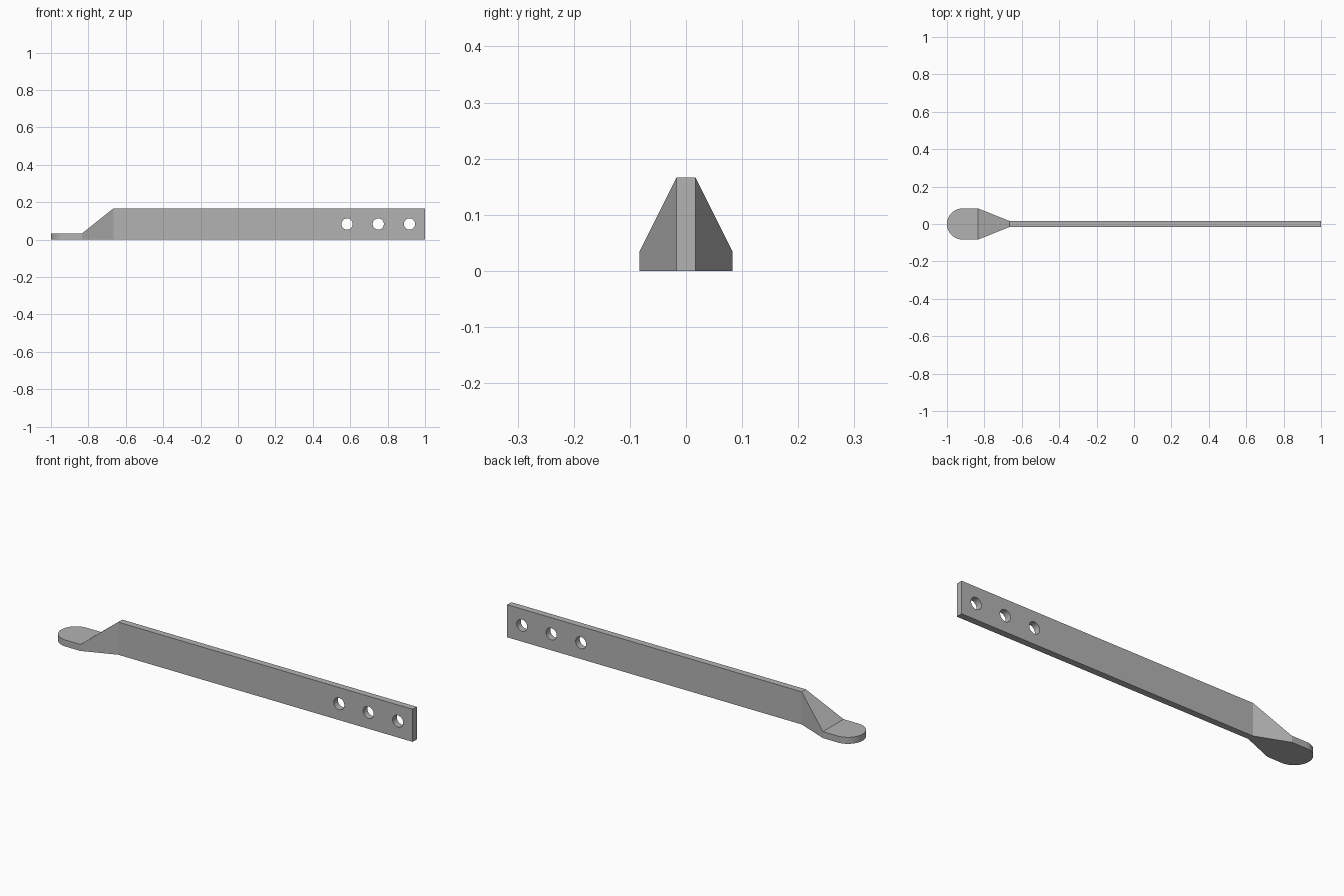
import bpy
import bmesh
import math

cube = bpy.data.objects.get("Cube")
if cube:
    bpy.data.objects.remove(cube, do_unlink=True)

PAD_R, PAD_H = 0.0833, 0.0333      # rounded foot
BAR_T, BAR_H = 0.0167, 0.1667      # half thickness and height of the bar
X_PAD, X_BAR, X_END = -0.8333, -0.6667, 1.0

steel = bpy.data.materials.new("grey steel")
steel.use_nodes = True
grey = (0.45, 0.45, 0.45, 1)
steel.diffuse_color = grey
steel.node_tree.nodes["Principled BSDF"].inputs["Base Color"].default_value = grey


def top_height(x):
    t = (x - X_PAD) / (X_BAR - X_PAD)
    return PAD_H + (BAR_H - PAD_H) * min(max(t, 0), 1)


# Lever plan: rounded foot, taper and bar, raised to the side profile
bm = bmesh.new()
pairs = [[bm.verts.new((x, s * y, 0)) for s in (1, -1)]
         for x, y in ((X_PAD, PAD_R), (X_BAR, BAR_T), (X_END, BAR_T))]
arc = []
for i in range(33):
    a = math.pi / 2 + math.pi * i / 32
    arc.append(bm.verts.new((PAD_R - 1 + PAD_R * math.cos(a), PAD_R * math.sin(a), 0)))
bm.faces.new([pairs[0][0]] + arc + [pairs[0][1]])
for (a, b), (c, d) in zip(pairs, pairs[1:]):
    bm.faces.new((a, b, d, c))
raised = bmesh.ops.extrude_face_region(bm, geom=bm.faces[:])["geom"]
for v in raised:
    if isinstance(v, bmesh.types.BMVert):
        v.co.z = top_height(v.co.x)
bmesh.ops.recalc_face_normals(bm, faces=bm.faces[:])
mesh = bpy.data.meshes.new("lever_arm")
bm.to_mesh(mesh)
bm.free()
lever = bpy.data.objects.new("lever_arm", mesh)
bpy.context.collection.objects.link(lever)
mesh.materials.append(steel)

# Three bolt holes through the bar
for i in range(3):
    bpy.ops.mesh.primitive_cylinder_add(
        vertices=32, radius=0.03, depth=0.2,
        location=(0.5833 + i * 0.1667, 0, BAR_H / 2), rotation=(math.pi / 2, 0, 0))
    cutter = bpy.context.object
    cutter.name = f"hole_cutter_{i + 1}"
    cutter.data.materials.append(steel)
    cut = lever.modifiers.new(f"bolt_hole_{i + 1}", "BOOLEAN")
    cut.operation = "DIFFERENCE"
    cut.solver = "EXACT"
    cut.object = cutter
    bpy.context.view_layer.objects.active = lever
    bpy.ops.object.select_all(action="DESELECT")
    lever.select_set(True)
    bpy.ops.object.modifier_apply(modifier=cut.name)
    bpy.data.objects.remove(cutter, do_unlink=True)

# Smooth rim and holes, sharp edges elsewhere
bpy.ops.object.shade_smooth_by_angle(angle=math.radians(20))
